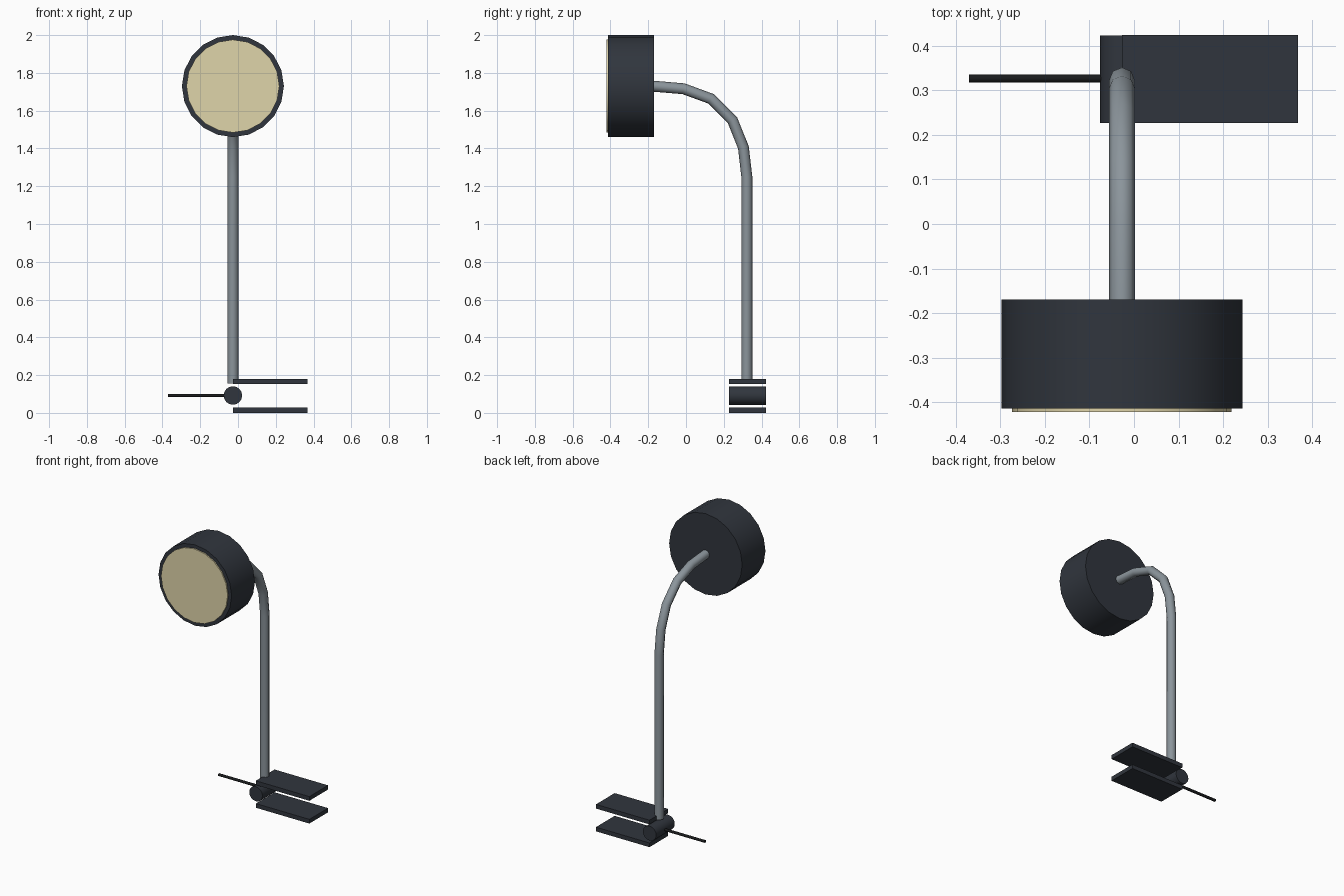
import bpy
from math import pi, radians

if "Cube" in bpy.data.objects:
    bpy.data.objects.remove(bpy.data.objects["Cube"])

def material(name, rgb):
    m = bpy.data.materials.new(name)
    m.diffuse_color = (*rgb, 1)
    m.use_nodes = True
    m.node_tree.nodes["Principled BSDF"].inputs["Base Color"].default_value = m.diffuse_color
    return m

dark = material("dark_shell", (0.030, 0.036, 0.047))
steel = material("steel", (0.26, 0.30, 0.33))
cream = material("cream_diffuser", (0.74, 0.66, 0.40))
black = material("black_cord", (0.010, 0.011, 0.012))

X = -0.027            # shared centre line of head, pole and hinge
Y = 0.325             # clamp centre


def finish(obj, name, mat, angle=30):
    obj.name = name
    obj.data.materials.append(mat)
    bpy.ops.object.transform_apply(location=False, rotation=True, scale=True)
    bpy.ops.object.shade_smooth_by_angle(angle=radians(angle))
    return obj


def cylinder(name, mat, loc, radius, depth, sides, rot, angle=30):
    bpy.ops.mesh.primitive_cylinder_add(vertices=sides, radius=radius, depth=depth,
                                        location=loc, rotation=rot)
    return finish(bpy.context.object, name, mat, angle)


def box(name, mat, lo, hi):
    bpy.ops.mesh.primitive_cube_add(size=1, location=[(a + b) / 2 for a, b in zip(lo, hi)])
    obj = bpy.context.object
    obj.scale = [b - a for a, b in zip(lo, hi)]
    return finish(obj, name, mat)


along_y, along_x = (pi / 2, 0, 0), (0, pi / 2, 0)

# Lamp head and glowing front disc
cylinder("lamp_head", dark, (X, -0.2915, 1.73), 0.27, 0.245, 20, along_y)
cylinder("diffuser", cream, (X, -0.4115, 1.73), 0.246, 0.021, 20, along_y)

# Bent pole: straight upright, then an arc forward into the head
path = [(0.322, 0.155), (0.322, 1.25), (0.304, 1.405), (0.246, 1.55),
        (0.132, 1.663), (-0.013, 1.716), (-0.18, 1.73)]
curve = bpy.data.curves.new("pole", "CURVE")
curve.dimensions = "3D"
curve.bevel_depth = 0.029
curve.bevel_resolution = 2
curve.use_fill_caps = True
spline = curve.splines.new("POLY")
spline.points.add(len(path) - 1)
for p, (y, z) in zip(spline.points, path):
    p.co = (X, y, z, 1)
pole = bpy.data.objects.new("pole", curve)
bpy.context.collection.objects.link(pole)
bpy.ops.object.select_all(action="DESELECT")
pole.select_set(True)
bpy.context.view_layer.objects.active = pole
bpy.ops.object.convert(target="MESH")
finish(bpy.context.object, "pole", steel, 50)

# Clamp: two flat jaws and the hinge barrel between them
for name, z in (("lower_jaw", 0.0), ("upper_jaw", 0.152)):
    box(name, dark, (X, 0.227, z), (0.368, 0.424, z + 0.028))
cylinder("hinge_barrel", dark, (X, Y, 0.092), 0.049, 0.196, 16, along_y)

# Power cord leaving the hinge
cylinder("power_cord", black, ((-0.37 + X) / 2, Y + 0.001, 0.092), 0.009, 0.37 + X, 8, along_x, 50)
